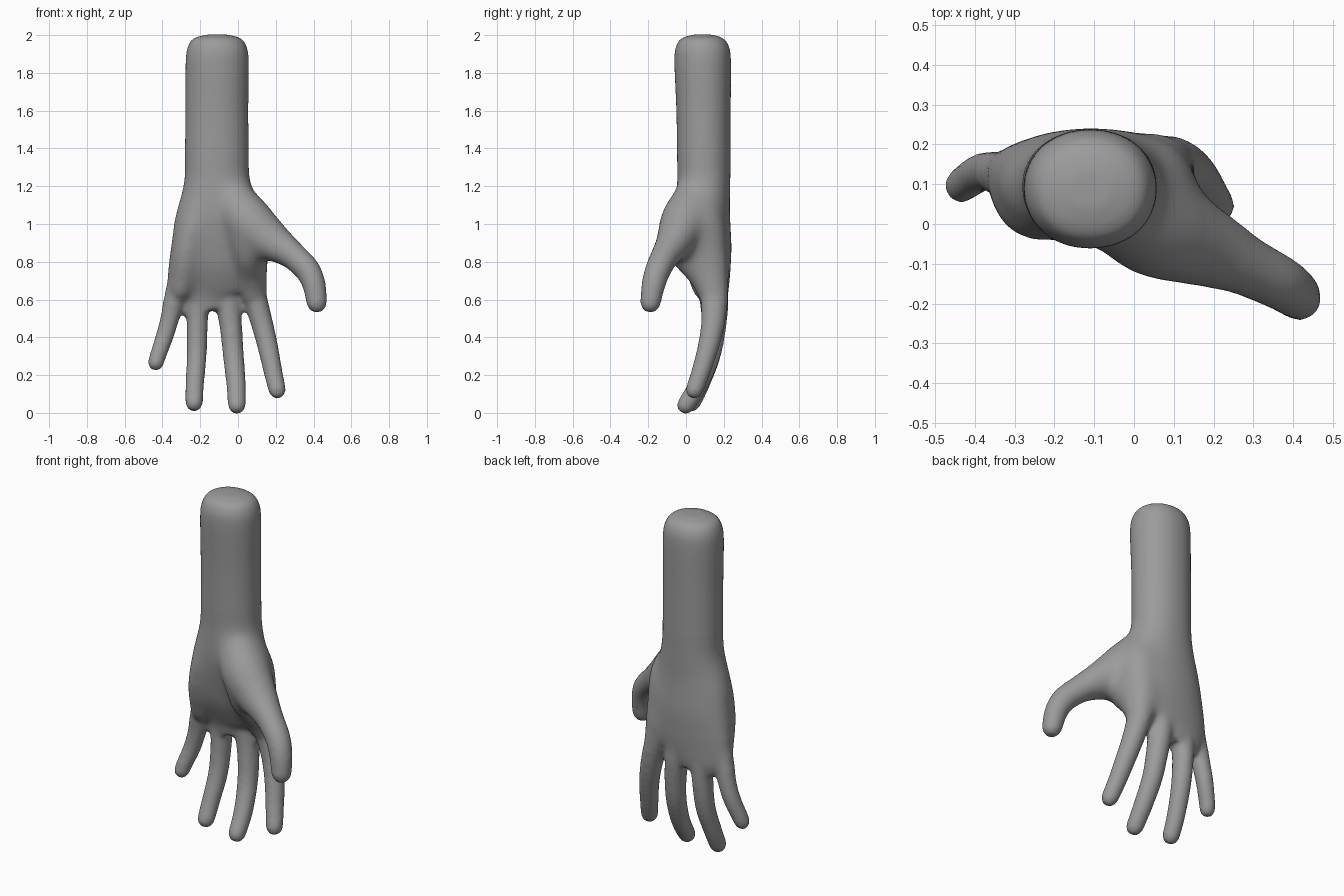
import bpy, bmesh
from math import sin, cos, pi, sqrt
from mathutils import Vector

SHRINK = 0.0004   # radius allowance for the final smoothing


def spline(keys, steps=5):
    """Catmull-Rom resampling of (x, y, z, rx, ry) keys."""
    out = []
    for i in range(len(keys) - 1):
        p = [keys[max(0, min(len(keys) - 1, i + d))] for d in (-1, 0, 1, 2)]
        for s in range(steps):
            t = s / steps
            out.append([0.5 * (2 * b + (c - a) * t + (2 * a - 5 * b + 4 * c - d) * t * t
                               + (3 * b - a - 3 * c + d) * t ** 3) for a, b, c, d in zip(*p)])
    return out + [list(keys[-1])]


def loft(bm, keys, power=1.0, round_end=True, n=32):
    """Closed tube through elliptical sections, with an optional rounded tip."""
    pts = spline(keys)
    if round_end:
        *q, rx, ry = pts[-1]
        d = (Vector(q) - Vector(pts[-2][:3])).normalized()
        for k in range(1, 6):
            a = k * pi / 2 / 5.2
            pts.append([*(Vector(q) + d * (ry + .008) * sin(a)), rx * cos(a), ry * cos(a)])
    rings = []
    for i, (x, y, z, rx, ry) in enumerate(pts):
        t = (Vector(pts[min(i + 1, len(pts) - 1)][:3]) - Vector(pts[max(i - 1, 0)][:3])).normalized()
        u = (Vector((1, 0, 0)) - t * t.x).normalized()
        v = t.cross(u)
        rx, ry = sqrt(rx * rx + SHRINK), sqrt(ry * ry + SHRINK)
        ring = []
        for k in range(n):
            c, s = cos(2 * pi * k / n), sin(2 * pi * k / n)
            c, s = (abs(w) ** power * (1 if w > 0 else -1) for w in (c, s))
            ring.append(bm.verts.new(Vector((x, y, z)) + u * rx * c + v * ry * s))
        rings.append(ring)
    for a, b in zip(rings, rings[1:]):
        for k in range(n):
            bm.faces.new((a[k], a[(k + 1) % n], b[(k + 1) % n], b[k]))
    bm.faces.new(rings[0][::-1])
    bm.faces.new(rings[-1])


bm = bmesh.new()

# forearm and palm
loft(bm, [(-.11, .087, 2.003, .05, .045), (-.11, .087, 1.985, .12, .105), (-.11, .087, 1.95, .15, .135),
          (-.11, .088, 1.87, .166, .149), (-.112, .093, 1.6, .166, .143), (-.112, .095, 1.3, .170, .141),
          (-.11, .094, 1.2, .182, .142), (-.11, .091, 1.1, .208, .141), (-.112, .096, 1.0, .232, .139),
          (-.108, .108, .9, .248, .133), (-.11, .119, .8, .258, .121), (-.118, .137, .7, .258, .096),
          (-.12, .15, .62, .22, .07), (-.09, .15, .56, .14, .05), (-.09, .147, .535, .1, .035)],
     power=.95, round_end=False)

# ball of the thumb, and heel of the hand on the little-finger side
loft(bm, [(-.02, .065, 1.17, .09, .12), (.03, .047, 1.02, .13, .158), (.055, .06, .88, .108, .162),
          (.065, .11, .76, .09, .122), (.075, .14, .66, .078, .086)])
loft(bm, [(-.21, .075, 1.12, .07, .11), (-.25, .068, .95, .08, .112), (-.28, .08, .8, .08, .1),
          (-.3, .1, .68, .065, .075)])

# four fingers, little finger to index
loft(bm, [(-.27, .12, .8, .075, .07), (-.308, .125, .69, .07, .06), (-.337, .127, .6, .055, .052),
          (-.361, .132, .5, .046, .047), (-.39, .127, .4, .043, .044), (-.425, .104, .3, .039, .041),
          (-.433, .097, .272, .038, .039)])
loft(bm, [(-.18, .14, .75, .07, .065), (-.21, .153, .6, .058, .062), (-.216, .15, .45, .052, .057),
          (-.219, .128, .3, .049, .051), (-.229, .075, .15, .045, .046), (-.232, .035, .06, .043, .043)])
loft(bm, [(-.06, .15, .75, .075, .07), (-.055, .157, .6, .064, .066), (-.037, .15, .45, .056, .059),
          (-.024, .125, .3, .052, .053), (-.01, .065, .15, .048, .048), (-.006, .003, .047, .044, .044)])
loft(bm, [(.05, .145, .75, .08, .085), (.092, .15, .6, .062, .07), (.128, .142, .47, .055, .06),
          (.158, .118, .35, .051, .053), (.185, .08, .22, .046, .047), (.206, .047, .128, .043, .043)])

# thumb
loft(bm, [(-.05, .06, 1.16, .11, .11), (.05, .0, 1.02, .135, .135), (.175, -.058, .91, .108, .103),
          (.28, -.105, .84, .074, .075), (.365, -.147, .76, .065, .066), (.402, -.172, .68, .059, .06),
          (.416, -.187, .592, .052, .052)])

me = bpy.data.meshes.new("hand")
bmesh.ops.recalc_face_normals(bm, faces=bm.faces)
bm.to_mesh(me)
bm.free()
hand = bpy.data.objects.new("hand_and_forearm", me)
bpy.context.collection.objects.link(hand)
bpy.context.view_layer.objects.active = hand
hand.select_set(True)

# fuse the parts into one skin
fuse = hand.modifiers.new("fuse", 'REMESH')
fuse.mode, fuse.voxel_size = 'VOXEL', 0.011
bpy.ops.object.modifier_apply(modifier="fuse")

# soften everything a little, and the palm much more
palm = hand.vertex_groups.new(name="palm")
for v in hand.data.vertices:
    x, y, z = v.co
    w = min((z - .58) / .14, (1.35 - z) / .12, (.28 - x) / .1, 1)
    if w > 0:
        palm.add([v.index], w, 'REPLACE')
for name, group, count in (("soften", "", 14), ("blend", "palm", 100)):
    m = hand.modifiers.new(name, 'SMOOTH')
    m.factor, m.iterations, m.vertex_group = 0.5, count, group
    bpy.ops.object.modifier_apply(modifier=name)
bpy.ops.object.shade_smooth()

# mid-grey surface
grey = bpy.data.materials.new("mid_grey")
grey.diffuse_color = (.33, .33, .33, 1)
hand.data.materials.clear()
hand.data.materials.append(grey)
